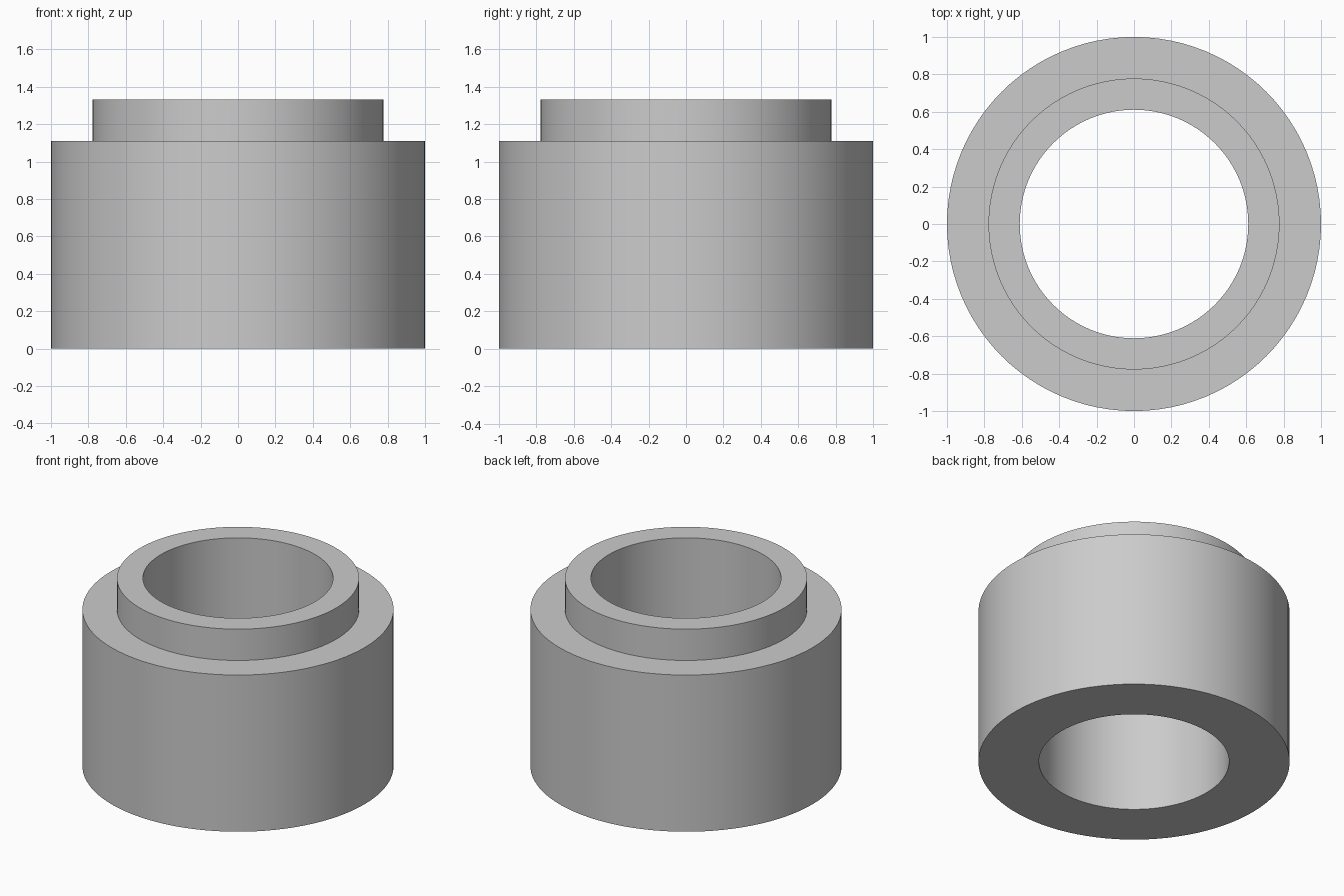
import bpy
import bmesh
from math import cos, sin, tau, radians

default_cube = bpy.data.objects.get("Cube")
if default_cube:
    bpy.data.objects.remove(default_cube, do_unlink=True)

SEGMENTS = 96
BODY_R, COLLAR_R, BORE_R = 1.0, 0.778, 0.611
SHOULDER_Z, TOP_Z = 1.111, 1.333

# Plain grey material
grey = bpy.data.materials.new("plain_grey")
grey.use_nodes = True
colour = (0.6, 0.6, 0.6, 1)
grey.diffuse_color = colour
grey.node_tree.nodes["Principled BSDF"].inputs["Base Color"].default_value = colour


def lathe(name, profile, material):
    """Revolve a closed (radius, height) profile around z."""
    bm = bmesh.new()
    rings = [[bm.verts.new((r * cos(tau * i / SEGMENTS), r * sin(tau * i / SEGMENTS), z))
              for i in range(SEGMENTS)] for r, z in profile]
    for k, ring in enumerate(rings):
        above = rings[(k + 1) % len(rings)]
        for i in range(SEGMENTS):
            j = (i + 1) % SEGMENTS
            bm.faces.new((ring[i], ring[j], above[j], above[i]))
    bmesh.ops.recalc_face_normals(bm, faces=bm.faces)
    mesh = bpy.data.meshes.new(name)
    bm.to_mesh(mesh)
    bm.free()
    mesh.materials.append(material)
    obj = bpy.data.objects.new(name, mesh)
    bpy.context.collection.objects.link(obj)
    return obj


# Stepped bushing: wide body, narrower collar and a straight through bore
bushing = lathe("stepped_bushing", [
    (BORE_R, 0), (BODY_R, 0), (BODY_R, SHOULDER_Z),
    (COLLAR_R, SHOULDER_Z), (COLLAR_R, TOP_Z), (BORE_R, TOP_Z),
], grey)

bpy.ops.object.select_all(action="DESELECT")
bushing.select_set(True)
bpy.context.view_layer.objects.active = bushing
bpy.ops.object.shade_smooth_by_angle(angle=radians(30))
